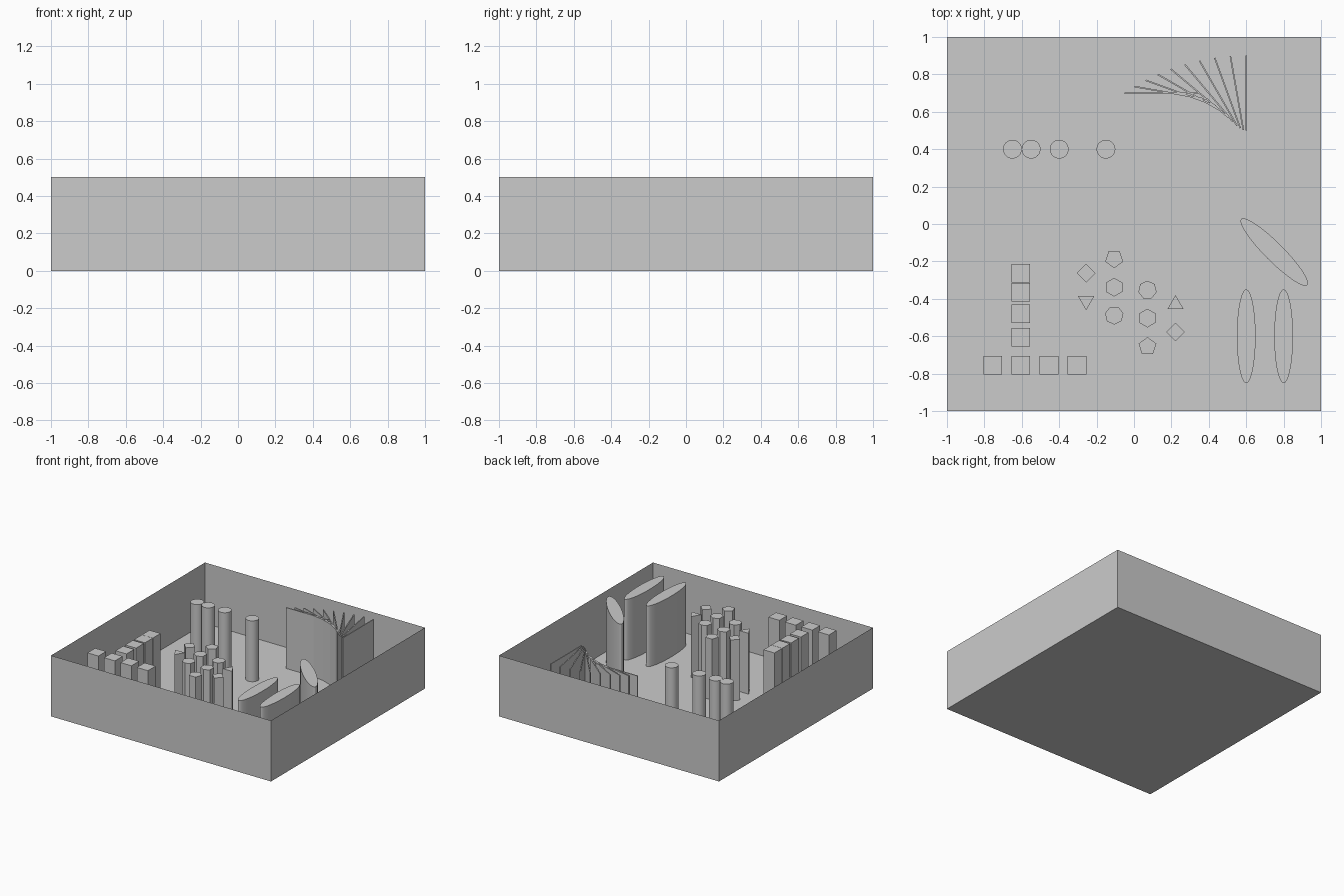
import bpy
import bmesh
from math import pi, cos, sin, radians

cube = bpy.data.objects.get("Cube")
if cube:
    bpy.data.objects.remove(cube, do_unlink=True)

HEIGHT = 0.5

grey = bpy.data.materials.new("plain_grey")
grey.use_nodes = True
COLOUR = (0.6, 0.6, 0.6, 1)
grey.diffuse_color = COLOUR
grey.node_tree.nodes["Principled BSDF"].inputs["Base Color"].default_value = COLOUR


def prism(name, outline, x=0, y=0, turn=0, smooth=False, lid=True):
    """Extrude a flat outline from the floor up to full height."""
    bm = bmesh.new()
    base = bm.faces.new([bm.verts.new((px, py, 0)) for px, py in outline])
    grown = bmesh.ops.extrude_face_region(bm, geom=[base], use_keep_orig=True)["geom"]
    top_verts = [g for g in grown if isinstance(g, bmesh.types.BMVert)]
    bmesh.ops.translate(bm, verts=top_verts, vec=(0, 0, HEIGHT))
    bmesh.ops.recalc_face_normals(bm, faces=bm.faces)
    bm.normal_update()
    for face in bm.faces:
        face.smooth = smooth and abs(face.normal.z) < 0.5
    if not lid:
        bmesh.ops.delete(bm, geom=[f for f in bm.faces if f.normal.z > 0.5], context='FACES_ONLY')
    mesh = bpy.data.meshes.new(name)
    bm.to_mesh(mesh)
    bm.free()
    mesh.materials.append(grey)
    obj = bpy.data.objects.new(name, mesh)
    obj.location = (x, y, 0)
    obj.rotation_euler.z = radians(turn)
    bpy.context.collection.objects.link(obj)
    return obj


def rectangle(w, d):
    return [(-w / 2, -d / 2), (w / 2, -d / 2), (w / 2, d / 2), (-w / 2, d / 2)]


def ring(sides, rx=0.05, ry=0.05):
    """Ellipse or regular polygon with its first corner toward +y."""
    return [(-rx * sin(2 * pi * i / sides), ry * cos(2 * pi * i / sides)) for i in range(sides)]


# Open tray: floor and four thin walls
prism("tray", rectangle(2, 2), lid=False)

# Square posts: an evenly spaced row and a column that closes up
for i in range(4):
    prism("row_post", rectangle(0.1, 0.1), -0.755 + 0.15 * i, -0.755)
for y in (-0.605, -0.48, -0.365, -0.263):
    prism("column_post", rectangle(0.1, 0.1), -0.605, y)

# Round posts with widening gaps
for x in (-0.65, -0.55, -0.4, -0.15):
    prism("round_post", ring(64), x, 0.4, smooth=True)

# Polygon posts, three to seven sides, in two opposed groups
SPOTS = {3: (0.222, -0.43), 4: (0.222, -0.578), 5: (0.072, -0.655),
         6: (0.072, -0.503), 7: (0.072, -0.353)}
for sides, (x, y) in SPOTS.items():
    prism("polygon_post", ring(sides), x, y)
    prism("turned_polygon_post", ring(sides), -0.034 - x, -0.841 - y, 180)

# Elliptical posts
for x, y, turn in ((0.6, -0.6, 0), (0.8, -0.6, 0), (0.75, -0.15, 45)):
    prism("oval_post", ring(96, 0.05, 0.25), x, y, turn, smooth=True)

# Fan of thin upright plates, each turned ten degrees further
for i in range(10):
    prism("fan_plate", rectangle(0.008, 0.4), 0.6 - 0.05 * i, 0.7, 10 * i)
